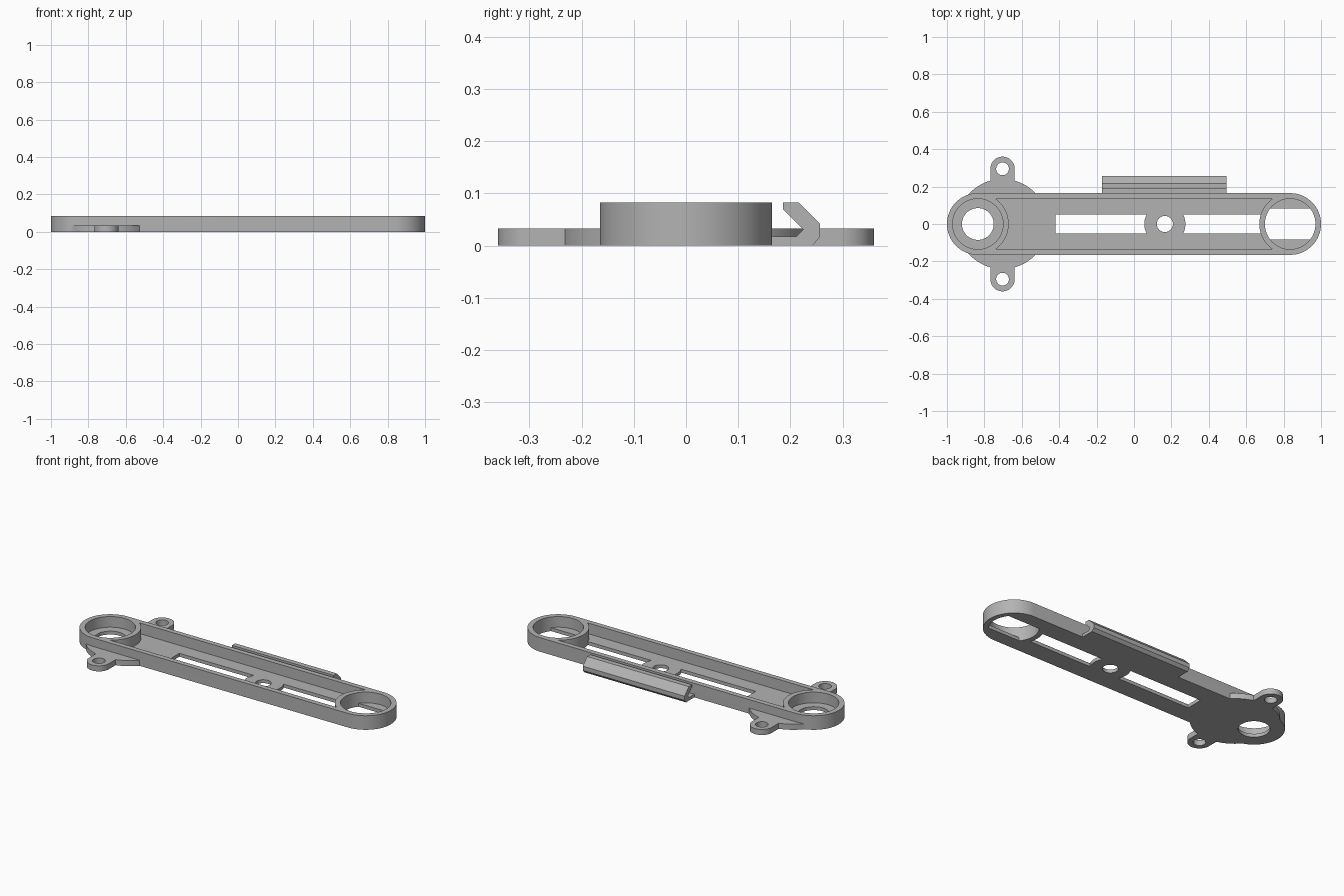
import bpy, bmesh, math
from mathutils import Matrix

old = bpy.data.objects.get("Cube")
if old:
    bpy.data.objects.remove(old, do_unlink=True)

HALF, INNER, END = 0.165, 0.135, 0.835   # arm half width, ring bore, ring centre
HEIGHT, FLOOR, EAR = 0.083, 0.02, 0.033
BOSS_X, BOSS_R = 0.165, 0.11

grey = bpy.data.materials.new("plain grey")
grey.use_nodes = True
grey.diffuse_color = (0.45, 0.45, 0.45, 1)
grey.node_tree.nodes["Principled BSDF"].inputs["Base Color"].default_value = (0.45, 0.45, 0.45, 1)


def arc(cx, cy, r, a0, a1, n=32):
    """Points on an arc, angles in degrees."""
    steps = [math.radians(a0 + (a1 - a0) * i / n) for i in range(n + 1)]
    return [(cx + r * math.cos(a), cy + r * math.sin(a)) for a in steps]


def prism(name, outline, low, high, turn=None):
    """Extrude a flat outline from low to high."""
    bm = bmesh.new()
    face = bm.faces.new([bm.verts.new((x, y, low)) for x, y in outline])
    top = bmesh.ops.extrude_face_region(bm, geom=[face])
    verts = [v for v in top["geom"] if isinstance(v, bmesh.types.BMVert)]
    bmesh.ops.translate(bm, vec=(0, 0, high - low), verts=verts)
    if turn:
        bm.transform(turn)
    bmesh.ops.recalc_face_normals(bm, faces=bm.faces)
    mesh = bpy.data.meshes.new(name)
    bm.to_mesh(mesh)
    bm.free()
    mesh.materials.append(grey)
    obj = bpy.data.objects.new(name, mesh)
    bpy.context.collection.objects.link(obj)
    return obj


def disc(name, x, y, r, low, high):
    return prism(name, arc(x, y, r, 0, 360, 64)[:-1], low, high)


def combine(target, other, operation):
    mod = target.modifiers.new(operation, "BOOLEAN")
    mod.operation, mod.object, mod.solver = operation, other, "EXACT"
    bpy.context.view_layer.objects.active = target
    bpy.ops.object.modifier_apply(modifier=mod.name)
    bpy.data.objects.remove(other, do_unlink=True)


def cut(other):
    combine(arm, other, "DIFFERENCE")


# Long arm with rounded ends
arm = prism("arm_body", arc(END, 0, HALF, -90, 90) + arc(-END, 0, HALF, 90, 270), 0, HEIGHT)

# Low round flange with two screw ears
combine(arm, disc("flange", -0.703, 0, 0.241, 0, EAR), "UNION")
ears = arc(-0.703, 0.295, 0.065, 0, 180) + arc(-0.703, -0.295, 0.065, 180, 360)
combine(arm, prism("ears", ears, 0, EAR), "UNION")
for side in (-1, 1):
    cut(disc("ear_hole", -0.703, side * 0.295, 0.034, -0.1, 0.2))

# Recess between the two end rings
a = math.degrees(math.asin(INNER / HALF))
recess = arc(-END, 0, HALF, -a, a) + arc(END, 0, HALF, 180 - a, 180 + a)
cut(prism("recess", recess, FLOOR, 0.2))

# End ring bores: a round hole on the right, a flat-sided one on the left
cut(disc("right_bore", -END, 0, INNER, FLOOR, 0.2))
cut(disc("right_hole", -END, 0, 0.085, -0.1, 0.2))
cut(disc("left_bore", END, 0, INNER, FLOOR, 0.2))
f = math.degrees(math.asin(0.083 / INNER))
flat_hole = arc(END, 0, INNER, -f, f) + arc(END, 0, INNER, 180 - f, 180 + f)
cut(prism("left_hole", flat_hole, -0.1, 0.2))

# Slots either side of the central screw hole
s = math.degrees(math.asin(0.052 / BOSS_R))
e = math.degrees(math.asin(0.052 / HALF))
cut(prism("long_slot", [(-0.42, 0.052), (-0.42, -0.052)]
          + arc(BOSS_X, 0, BOSS_R, 180 + s, 180 - s, 12), -0.1, 0.2))
cut(prism("short_slot", arc(BOSS_X, 0, BOSS_R, -s, s, 12)
          + arc(END, 0, HALF, 180 - e, 180 + e, 12), -0.1, 0.2))
cut(disc("screw_hole", BOSS_X, 0, 0.043, -0.1, 0.2))

# Hooked cable clip along the back edge
hook = [(0.15, 0), (0.242, 0), (0.257, 0.017), (0.257, 0.042), (0.216, HEIGHT),
        (0.186, HEIGHT), (0.186, 0.07), (0.225, 0.031), (0.212, 0.018), (0.15, 0.018)]
stand = Matrix(((0, 0, 1, 0), (1, 0, 0, 0), (0, 1, 0, 0), (0, 0, 0, 1)))
clip = prism("cable_clip", hook, -0.17, 0.495, stand)

# Smooth curved walls, keep hard edges
bpy.ops.object.select_all(action="DESELECT")
arm.select_set(True)
clip.select_set(True)
bpy.context.view_layer.objects.active = arm
bpy.ops.object.shade_smooth_by_angle(angle=math.radians(30))
